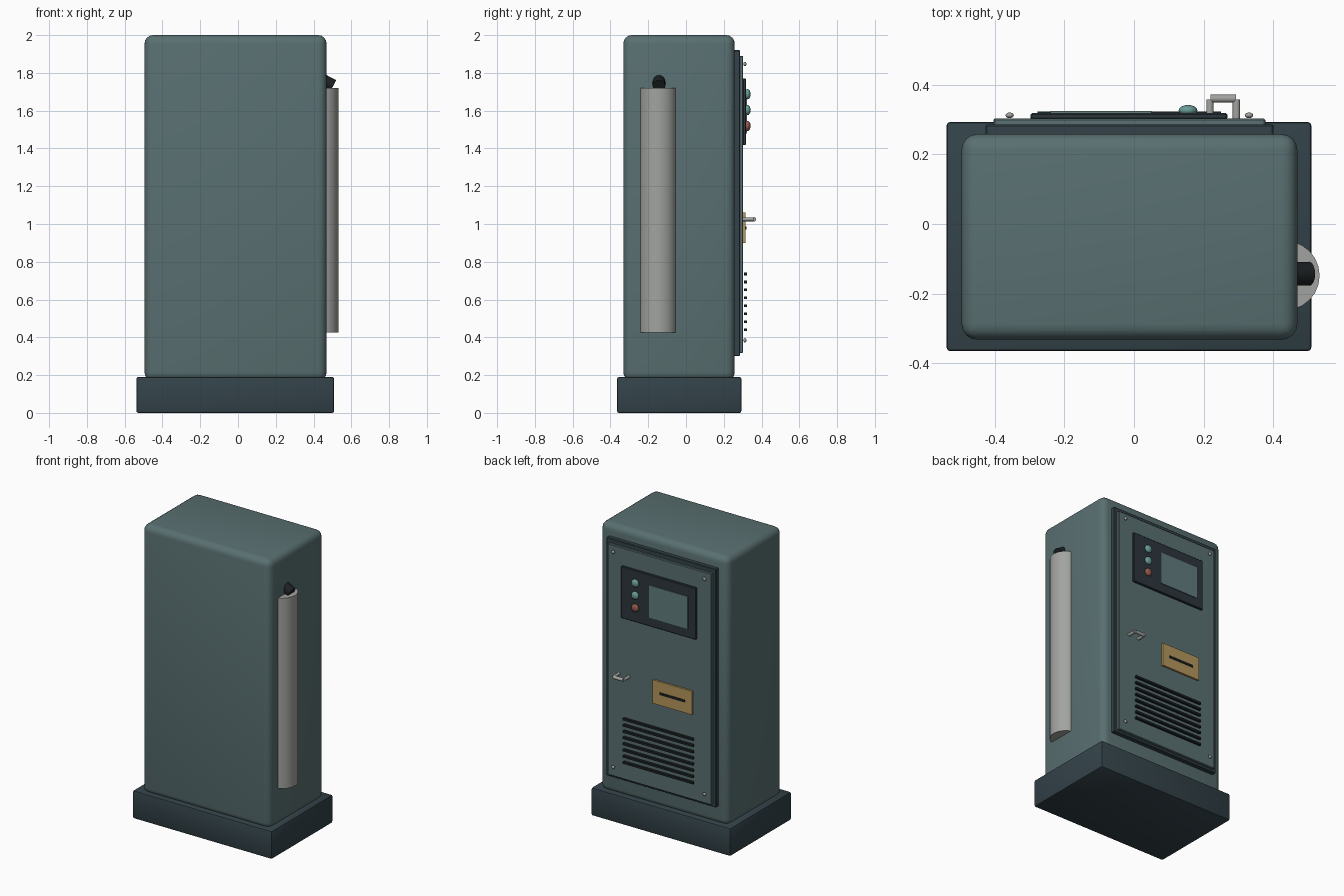
import bpy
from math import radians, atan2, pi
from mathutils import Vector

if "Cube" in bpy.data.objects:
    bpy.data.objects.remove(bpy.data.objects["Cube"])


def mat(name, r, g, b):
    m = bpy.data.materials.new(name)
    m.diffuse_color = (r, g, b, 1)
    m.use_nodes = True
    m.node_tree.nodes["Principled BSDF"].inputs["Base Color"].default_value = m.diffuse_color
    return m


TEAL = mat("cabinet_teal", 0.10, 0.16, 0.165)
DARK = mat("dark_slate", 0.033, 0.055, 0.066)
PANEL = mat("panel_dark", 0.025, 0.036, 0.045)
BLACK = mat("black", 0.012, 0.015, 0.017)
STEEL = mat("steel", 0.36, 0.37, 0.35)
GLASS = mat("screen_glass", 0.12, 0.20, 0.21)
GOLD = mat("brass", 0.46, 0.31, 0.11)
GREEN = mat("button_green", 0.14, 0.33, 0.31)
RED = mat("button_red", 0.28, 0.10, 0.07)


def finish(ob, name, m):
    ob.name = name
    ob.data.materials.append(m)
    return ob


def box(name, x, y, z, m, bevel=0.0, segs=1):
    """Box from (min, max) ranges, with an applied optional bevel."""
    bpy.ops.mesh.primitive_cube_add(size=1, location=[(a + b) / 2 for a, b in (x, y, z)])
    ob = finish(bpy.context.object, name, m)
    ob.scale = [b - a for a, b in (x, y, z)]
    bpy.ops.object.transform_apply(location=False, rotation=False, scale=True)
    if bevel:
        mod = ob.modifiers.new("bevel", 'BEVEL')
        mod.width, mod.segments = bevel, segs
        bpy.ops.object.modifier_apply(modifier=mod.name)
        bpy.ops.object.shade_smooth_by_angle(angle=radians(35))
    return ob


def rod(name, a, b, r, m, verts=16):
    """Cylinder between two points."""
    a, b = Vector(a), Vector(b)
    bpy.ops.mesh.primitive_cylinder_add(
        vertices=verts, radius=r, depth=(b - a).length, location=(a + b) / 2,
        rotation=(b - a).to_track_quat('Z', 'Y').to_euler())
    ob = finish(bpy.context.object, name, m)
    bpy.ops.object.shade_smooth_by_angle(angle=radians(35))
    return ob


def dome(name, x, y, z, r, depth, m):
    """Flattened ball facing the back."""
    bpy.ops.mesh.primitive_uv_sphere_add(segments=16, ring_count=8, radius=1,
                                         location=(x, y, z), rotation=(pi / 2, 0, 0))
    ob = finish(bpy.context.object, name, m)
    ob.scale = (r, r, depth)
    bpy.ops.object.shade_smooth()
    return ob


# Plinth and cabinet
box("plinth", (-0.538, 0.509), (-0.365, 0.293), (0, 0.19), DARK, 0.01, 2)
box("cabinet_body", (-0.495, 0.469), (-0.332, 0.258), (0.17, 2.0), TEAL, 0.045, 4)

# Door on the back side
box("door_frame", (-0.426, 0.40), (0.25, 0.286), (0.30, 1.92), DARK, 0.004)
box("door", (-0.403, 0.377), (0.28, 0.303), (0.317, 1.89), TEAL, 0.004)
for i, x in enumerate((-0.357, 0.33)):
    for j, z in enumerate((0.384, 1.847)):
        dome(f"door_screw_{i}_{j}", x, 0.312, z, 0.012, 0.008, STEEL)

# Control panel with screen and buttons
box("control_panel", (-0.297, 0.268), (0.30, 0.318), (1.418, 1.77), PANEL, 0.004)
box("screen", (-0.24, 0.05), (0.315, 0.324), (1.48, 1.70), GLASS)
for i, (z, m) in enumerate(((1.687, GREEN), (1.603, GREEN), (1.519, RED))):
    dome(f"button_{i}", 0.155, 0.326, z, 0.027, 0.016, m)

# Door handle
for i, x in enumerate((0.218, 0.294)):
    rod(f"handle_post_{i}", (x, 0.30, 1.025), (x, 0.358, 1.025), 0.0105, STEEL)
rod("handle_bar", (0.219, 0.36, 1.025), (0.293, 0.36, 1.025), 0.0115, STEEL)

# Card slot
box("slot_plate", (-0.265, 0.03), (0.302, 0.316), (0.90, 1.06), GOLD)
box("slot_opening", (-0.212, -0.025), (0.312, 0.32), (0.972, 0.988), BLACK)

# Vent louvres
for i in range(8):
    z = 0.44 + i * 0.0422
    box(f"vent_slat_{i}", (-0.277, 0.25), (0.307, 0.323), (z - 0.007, z + 0.007), BLACK)

# Side tube half sunk into the cabinet, with an angled nozzle on top
rod("side_tube", (0.433, -0.148, 0.425), (0.433, -0.148, 1.72), 0.1, STEEL, 24)
axis = Vector((0.88, 0, -0.47)).normalized()
end = Vector((0.504, -0.143, 1.731))
rod("nozzle", end - axis * 0.11, end, 0.034, BLACK, 16)
